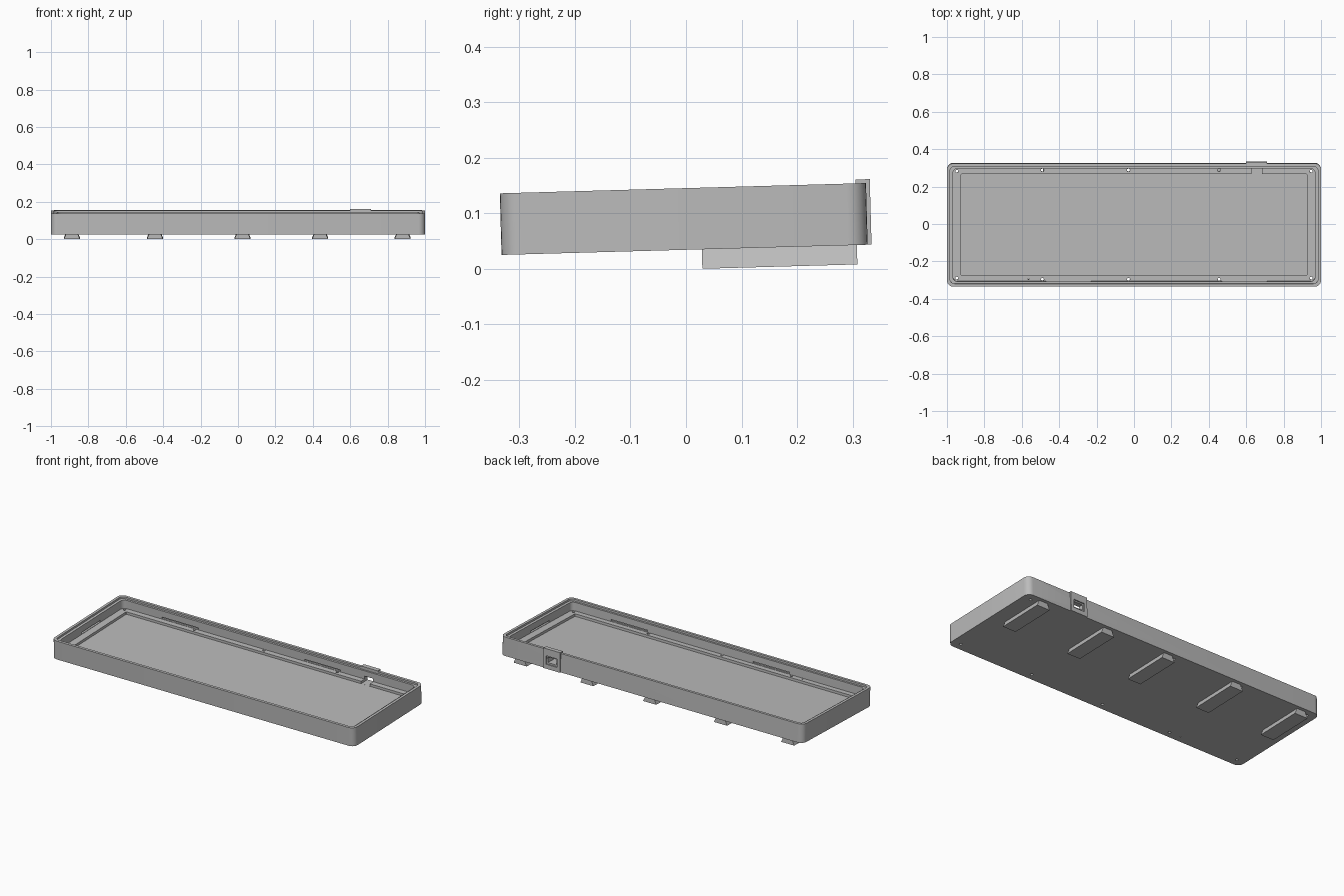
import bpy, bmesh, math
from mathutils import Matrix

cube = bpy.data.objects.get("Cube")
if cube:
    bpy.data.objects.remove(cube, do_unlink=True)

# One grey plastic
grey = bpy.data.materials.new("grey_plastic")
grey.use_nodes = True
colour = (0.5, 0.5, 0.5, 1)
grey.diffuse_color = colour
grey.node_tree.nodes["Principled BSDF"].inputs["Base Color"].default_value = colour

# The whole tray leans forward slightly
TILT = Matrix.Translation((0, -0.0025, 0.0345)) @ Matrix.Rotation(math.radians(1.6), 4, 'X')


def make_object(name, bm):
    bmesh.ops.recalc_face_normals(bm, faces=bm.faces)
    mesh = bpy.data.meshes.new(name)
    bm.to_mesh(mesh)
    bm.free()
    mesh.materials.append(grey)
    obj = bpy.data.objects.new(name, mesh)
    bpy.context.collection.objects.link(obj)
    obj.matrix_world = TILT
    return obj


def add_box(bm, x, y, z):
    """Box from (low, high) ranges."""
    size = [b - a for a, b in (x, y, z)]
    centre = [(a + b) / 2 for a, b in (x, y, z)]
    bmesh.ops.create_cube(bm, size=1, matrix=Matrix.Translation(centre) @ Matrix.Diagonal((*size, 1)))


def rounded_loop(bm, hx, hy, z, r, steps=6):
    verts = []
    for k, (sx, sy) in enumerate([(1, 1), (-1, 1), (-1, -1), (1, -1)]):
        for i in range(steps + 1):
            a = math.radians(90 * (k + i / steps))
            verts.append(bm.verts.new((sx * (hx - r) + r * math.cos(a),
                                       sy * (hy - r) + r * math.sin(a), z)))
    return verts


def loft(bm, rings):
    loops = [rounded_loop(bm, *ring) for ring in rings]
    for a, b in zip(loops, loops[1:]):
        for i in range(len(a)):
            j = (i + 1) % len(a)
            bm.faces.new((a[i], a[j], b[j], b[i]))
    bm.faces.new(loops[0])
    bm.faces.new(loops[-1])


def cut(obj, cutter):
    cutter.hide_render = True
    cutter.hide_viewport = True
    cutter.display_type = 'WIRE'
    mod = obj.modifiers.new("cut", 'BOOLEAN')
    mod.object = cutter
    mod.operation = 'DIFFERENCE'
    mod.solver = 'EXACT'


def smooth(obj):
    bpy.ops.object.select_all(action='DESELECT')
    obj.select_set(True)
    bpy.context.view_layer.objects.active = obj
    bpy.ops.object.shade_smooth_by_angle(angle=math.radians(30))


# Tray: outer wall, stepped rim, ledge and sunken floor
bm = bmesh.new()
loft(bm, [(1, 0.33, 0, 0.035), (1, 0.33, 0.111, 0.035),
          (0.984, 0.314, 0.111, 0.025), (0.984, 0.314, 0.1, 0.025),
          (0.968, 0.302, 0.1, 0.025), (0.968, 0.302, 0.05, 0.025),
          (0.925, 0.27, 0.05, 0.004), (0.925, 0.27, 0.035, 0.004)])
tray = make_object("tray", bm)
smooth(tray)

# Socket housing on the back wall
bm = bmesh.new()
add_box(bm, (0.6, 0.71), (0.311, 0.337), (0, 0.118))
housing = make_object("socket_housing", bm)

# Screw holes through the ledge
bm = bmesh.new()
holes = [(x, s * y, 0.008) for s in (1, -1)
         for x, y in ((-0.947, 0.286), (-0.49, 0.292), (-0.03, 0.292), (0.455, 0.292), (0.947, 0.286))]
for x, y, r in holes + [(-0.565, -0.29, 0.003)]:
    bmesh.ops.create_cone(bm, cap_ends=True, segments=16, radius1=r, radius2=r, depth=0.12,
                          matrix=Matrix.Translation((x, y, 0.02)))
cut(tray, make_object("screw_hole_cutter", bm))

# Clip slots hidden in the inner walls
bm = bmesh.new()
for s in (1, -1):
    for x in (-0.59 * s, 0.35 * s):
        add_box(bm, (x - 0.12, x + 0.12), sorted((s * 0.295, s * 0.313)), (0.052, 0.062))
    add_box(bm, sorted((s * 0.96, s * 0.98)), (-0.09, 0.09), (0.052, 0.062))
cut(tray, make_object("clip_slot_cutter", bm))

# Socket opening, with a shallow recess outside
bm = bmesh.new()
add_box(bm, (0.627, 0.685), (0.25, 0.36), (0.0352, 0.068))
opening = make_object("socket_opening_cutter", bm)
bm = bmesh.new()
add_box(bm, (0.62, 0.692), (0.329, 0.36), (0.026, 0.076))
recess = make_object("socket_recess_cutter", bm)
cut(tray, opening)
cut(housing, opening)
cut(housing, recess)

# Feet flare towards the desk
for n, x in enumerate((-0.888, -0.444, 0.024, 0.439, 0.88)):
    bm = bmesh.new()
    add_box(bm, (-0.043, 0.043), (0.031, 0.3105), (-0.035, 0))
    for v in bm.verts:
        v.co.x = x + v.co.x * (0.65 if v.co.z > -0.01 else 1)
    make_object(f"foot_{n + 1}", bm)
